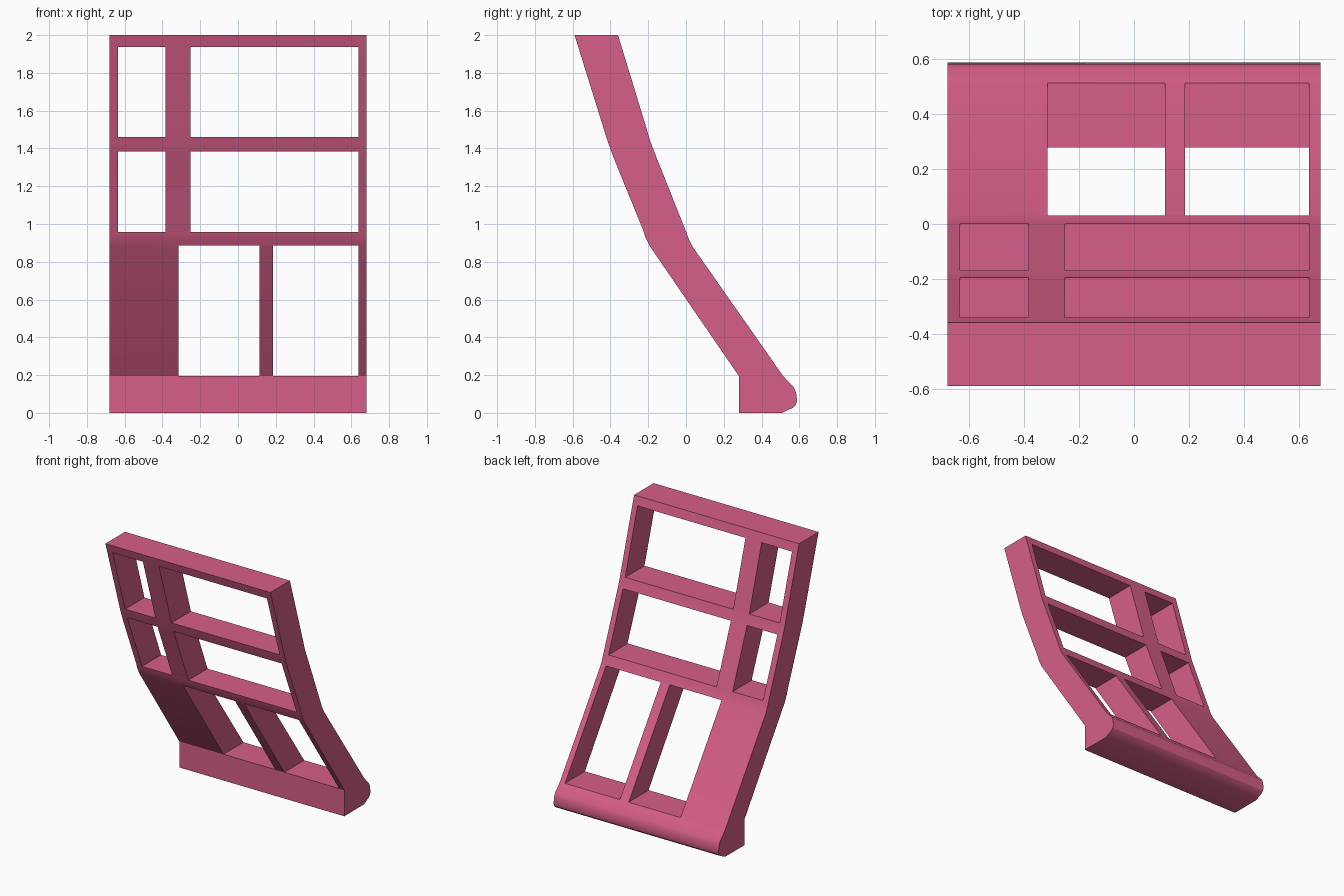
import bpy, bmesh
from mathutils import Vector
from math import radians

if "Cube" in bpy.data.objects:
    bpy.data.objects.remove(bpy.data.objects["Cube"])

HALF_WIDTH = 0.68

pink = bpy.data.materials.new("rose pink")
pink.use_nodes = True
colour = (0.672, 0.112, 0.246, 1)
pink.diffuse_color = colour
pink.node_tree.nodes["Principled BSDF"].inputs["Base Color"].default_value = colour


def make_object(name, bm):
    bmesh.ops.recalc_face_normals(bm, faces=bm.faces)
    mesh = bpy.data.meshes.new(name)
    bm.to_mesh(mesh)
    bm.free()
    mesh.materials.append(pink)
    obj = bpy.data.objects.new(name, mesh)
    bpy.context.collection.objects.link(obj)
    return obj


# Leaning side profile (y, z): front edge down, foot, rounded heel, back edge up
profile = [
    (-0.59, 2), (-0.422, 1.46), (-0.405, 1.41), (-0.385, 1.355),
    (-0.228, 0.97), (-0.215, 0.93), (-0.19, 0.88),
    (0.28, 0.195), (0.28, 0), (0.51, 0), (0.565, 0.027), (0.582, 0.043),
    (0.588, 0.065), (0.583, 0.105), (0.572, 0.135),
    (0.53, 0.178), (0.512, 0.198), (0.035, 0.88), (0.015, 0.92),
    (0, 0.96), (-0.175, 1.4), (-0.193, 1.45), (-0.207, 1.5), (-0.36, 2),
]
bm = bmesh.new()
side = bm.faces.new([bm.verts.new((-HALF_WIDTH, y, z)) for y, z in profile])
swept = bmesh.ops.extrude_face_region(bm, geom=[side])["geom"]
bmesh.ops.translate(bm, vec=(2 * HALF_WIDTH, 0, 0),
                    verts=[v for v in swept if isinstance(v, bmesh.types.BMVert)])
frame = make_object("leaning_panel_frame", bm)

# Openings (left x, right x, bottom z, top z) cut straight through
openings = [(x0, x1, z0, z1)
            for z0, z1 in ((0.957, 1.385), (1.46, 1.937))
            for x0, x1 in ((-0.635, -0.385), (-0.252, 0.638))]
openings += [(x0, x1, 0.196, 0.887) for x0, x1 in ((-0.315, 0.113), (0.186, 0.638))]
bm = bmesh.new()
for x0, x1, z0, z1 in openings:
    box = bmesh.ops.create_cube(bm, size=1)["verts"]
    bmesh.ops.scale(bm, vec=(x1 - x0, 3, z1 - z0), verts=box)
    bmesh.ops.translate(bm, vec=Vector(((x0 + x1) / 2, 0, (z0 + z1) / 2)), verts=box)
cutter = make_object("opening_cutter", bm)
cutter.hide_render = True

cut = frame.modifiers.new("openings", "BOOLEAN")
cut.operation = "DIFFERENCE"
cut.solver = "EXACT"
cut.object = cutter
bpy.ops.object.select_all(action="DESELECT")
frame.select_set(True)
bpy.context.view_layer.objects.active = frame
bpy.ops.object.modifier_apply(modifier=cut.name)
bpy.data.objects.remove(cutter)

# Soft bends, crisp edges
bpy.ops.object.shade_smooth_by_angle(angle=radians(30))
